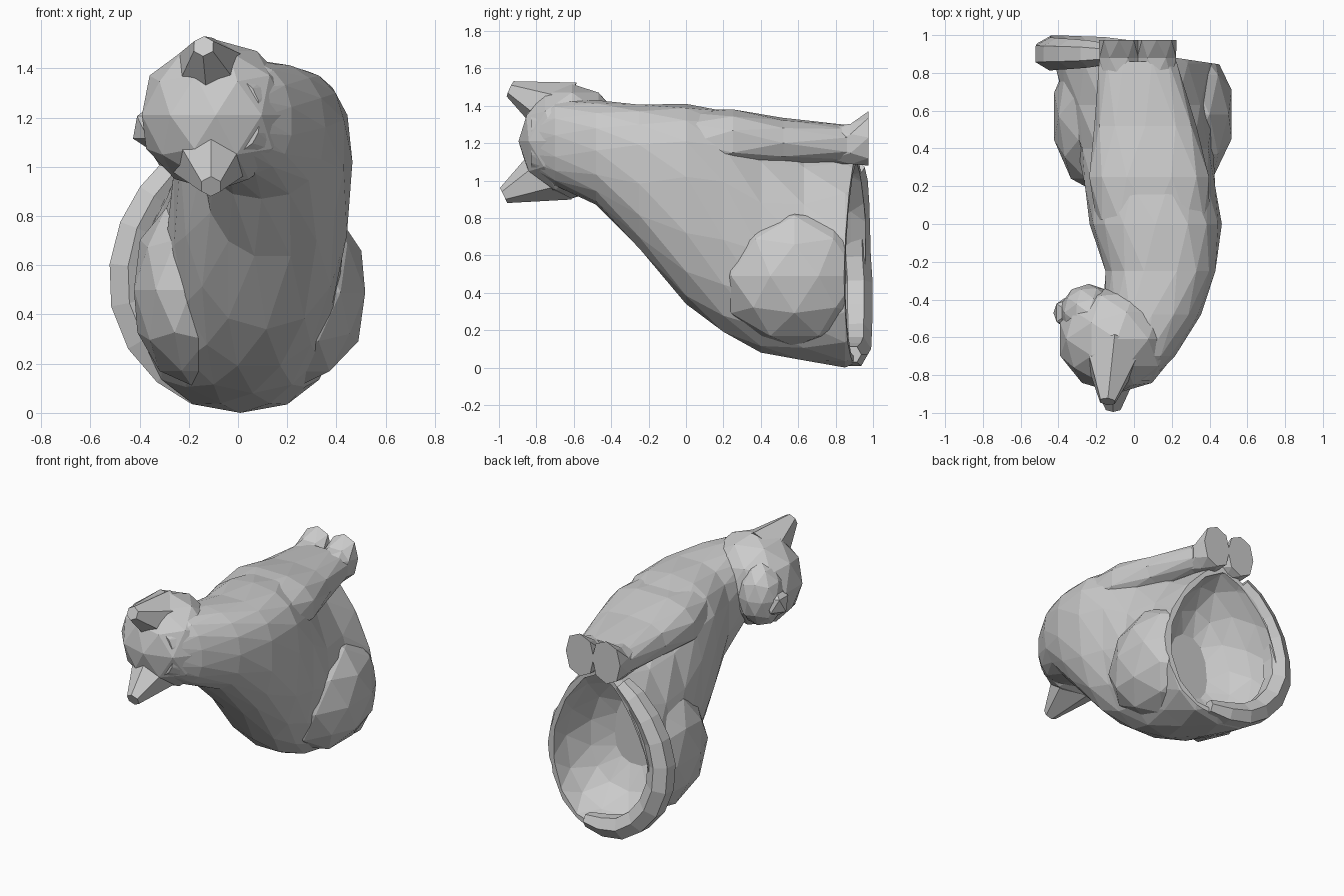
import bpy, bmesh
from math import cos, sin, pi, copysign
from mathutils import Vector, Matrix

if "Cube" in bpy.data.objects:
    bpy.data.objects.remove(bpy.data.objects["Cube"])


def finish(bm, name):
    bmesh.ops.recalc_face_normals(bm, faces=bm.faces)
    me = bpy.data.meshes.new(name)
    bm.to_mesh(me)
    bm.free()
    ob = bpy.data.objects.new(name, me)
    bpy.context.collection.objects.link(ob)
    return ob


def loft(name, rings, n, power=0.85):
    """rings: (y, centre x, half width, z bottom, z widest, z top[, power of the upper half])"""
    bm = bmesh.new()
    loops = []
    for k, (y, cx, hw, zb, zw, zt, *top) in enumerate(rings):
        loop = []
        for i in range(n):
            a = 2 * pi * (i + 0.5 * (k % 2)) / n
            e = top[0] if top and sin(a) > 0 else power
            c, s = (copysign(abs(v) ** e, v) for v in (cos(a), sin(a)))
            z = zw + s * ((zt - zw) if s > 0 else (zw - zb))
            loop.append(bm.verts.new((cx + hw * c, y, z)))
        loops.append(loop)
    for k in range(len(loops) - 1):
        p, q = loops[k], loops[k + 1]
        for i in range(n):
            j = (i + 1) % n
            if k % 2 == 0:
                tris = ((p[i], p[j], q[i]), (p[j], q[j], q[i]))
            else:
                tris = ((p[i], p[j], q[j]), (p[i], q[j], q[i]))
            for t in tris:
                bm.faces.new(t)
    bm.faces.new(loops[0])
    bm.faces.new(loops[-1])
    return finish(bm, name)


def blob(name, centre, radii, sub=2):
    bm = bmesh.new()
    m = Matrix.Translation(centre) @ Matrix.Diagonal((*radii, 1))
    bmesh.ops.create_icosphere(bm, subdivisions=sub, radius=1.02, matrix=m)
    return finish(bm, name)


def cone(name, base, tip, r, r2=0.045, sides=6):
    base, tip = Vector(base), Vector(tip)
    d = tip - base
    m = Matrix.Translation((base + tip) / 2) @ d.to_track_quat('Z', 'Y').to_matrix().to_4x4()
    bm = bmesh.new()
    bmesh.ops.create_cone(bm, cap_ends=True, segments=sides, radius1=r, radius2=r2,
                          depth=d.length, matrix=m)
    return finish(bm, name)


def combine(ob, others, op):
    """Merge or carve parts, then drop the helpers"""
    for o in others:
        mod = ob.modifiers.new("cut", 'BOOLEAN')
        mod.operation, mod.object, mod.solver = op, o, 'EXACT'
        dg = bpy.context.evaluated_depsgraph_get()
        me = bpy.data.meshes.new_from_object(ob.evaluated_get(dg))
        ob.modifiers.clear()
        ob.data = me
        bpy.data.objects.remove(o)


def slice_off(ob, co, no):
    """Trim everything on the normal's side of a plane and cap the cut"""
    bm = bmesh.new()
    bm.from_mesh(ob.data)
    geom = bm.verts[:] + bm.edges[:] + bm.faces[:]
    cut = bmesh.ops.bisect_plane(bm, geom=geom, plane_co=co, plane_no=no, clear_outer=True)
    edges = [e for e in cut["geom_cut"] if isinstance(e, bmesh.types.BMEdge)]
    bmesh.ops.holes_fill(bm, edges=edges, sides=0)
    bm.to_mesh(ob.data)
    bm.free()


# Torso: rump at the bottom, chest and shoulders at the top
body = loft("body", [
    (-0.83, -0.03, 0.12, 1.06, 1.20, 1.36),
    (-0.70, 0.02, 0.20, 0.97, 1.18, 1.43),
    (-0.48, 0.095, 0.26, 0.87, 1.16, 1.43),
    (-0.25, 0.14, 0.295, 0.63, 1.10, 1.41, 0.75),
    (0.00, 0.115, 0.35, 0.34, 1.02, 1.41, 0.75),
    (0.20, 0.085, 0.35, 0.18, 0.85, 1.38, 0.8),
    (0.40, 0.06, 0.36, 0.08, 0.62, 1.30, 1.0),
    (0.63, 0.03, 0.40, 0.03, 0.55, 1.20, 1.2),
    (0.85, 0.01, 0.43, 0.00, 0.53, 1.16, 1.3),
    (0.96, 0.00, 0.40, 0.04, 0.52, 1.13, 1.3)], 16)

# Haunches, then the slanted and hollowed underside
combine(body, [blob("haunch_right", (0.255, 0.58, 0.49), (0.27, 0.41, 0.37)),
               blob("haunch_left", (-0.19, 0.57, 0.50), (0.24, 0.40, 0.38))], 'UNION')
slice_off(body, (0.02, 0.91, 0.5), (0.15, 1, 0))
combine(body, [loft("hollow", [
    (0.54, 0.00, 0.16, 0.34, 0.52, 0.80),
    (0.62, 0.00, 0.29, 0.19, 0.52, 0.95, 1.1),
    (0.75, 0.01, 0.37, 0.08, 0.52, 1.06, 1.25),
    (0.88, 0.01, 0.405, 0.04, 0.52, 1.10, 1.3),
    (1.05, 0.01, 0.405, 0.05, 0.52, 1.10, 1.3)], 14)], 'DIFFERENCE')

# Front legs held together, paws flaring at the end
parts = [loft("front_legs", [
    (0.02, 0.10, 0.30, 1.05, 1.20, 1.38),
    (0.25, 0.08, 0.325, 1.06, 1.20, 1.385),
    (0.52, 0.06, 0.27, 1.08, 1.20, 1.335),
    (0.86, 0.02, 0.21, 1.09, 1.19, 1.30)], 12, 0.75)]
for x in (-0.08, 0.12):
    parts.append(loft("paw", [
        (0.78, x, 0.10, 1.09, 1.19, 1.29),
        (0.88, x, 0.11, 1.08, 1.20, 1.31),
        (0.975, x, 0.105, 1.08, 1.23, 1.37)], 8))

# Head turned to the side, with muzzle, jaw and ears
parts += [blob("head", (-0.09, -0.61, 1.21), (0.31, 0.28, 0.30)),
          blob("jaw", (-0.24, -0.47, 1.19), (0.15, 0.15, 0.21)),
          blob("muzzle", (-0.34, -0.47, 1.16), (0.095, 0.09, 0.10), 1),
          cone("ear_low", (-0.11, -0.69, 1.06), (-0.11, -0.975, 0.92), 0.18),
          cone("ear_high", (-0.11, -0.66, 1.36), (-0.14, -0.94, 1.49), 0.18)]
combine(body, parts, 'UNION')

# Tail curled round the left side of the base
cu = bpy.data.curves.new("tail", 'CURVE')
cu.dimensions = '3D'
cu.bevel_depth, cu.bevel_resolution, cu.use_fill_caps = 0.08, 1, True
path = [(0.12, 0.89, 0.07, 0.6), (-0.02, 0.90, 0.07, 0.9), (-0.16, 0.91, 0.10, 1),
        (-0.28, 0.91, 0.18, 1.05), (-0.38, 0.91, 0.30, 1.1), (-0.44, 0.91, 0.45, 1.1),
        (-0.445, 0.90, 0.60, 1.1), (-0.41, 0.90, 0.75, 1.05), (-0.34, 0.90, 0.88, 1),
        (-0.24, 0.90, 1.00, 0.9), (-0.15, 0.90, 1.07, 0.7)]
sp = cu.splines.new('POLY')
sp.points.add(len(path) - 1)
for p, (x, y, z, r) in zip(sp.points, path):
    p.co, p.radius = (x, y, z, 1), r
curve = bpy.data.objects.new("tail_curve", cu)
bpy.context.collection.objects.link(curve)
me = bpy.data.meshes.new_from_object(curve.evaluated_get(bpy.context.evaluated_depsgraph_get()))
bpy.data.objects.remove(curve)
me.polygons.foreach_set("use_smooth", [False] * len(me.polygons))
bpy.context.collection.objects.link(bpy.data.objects.new("tail", me))
